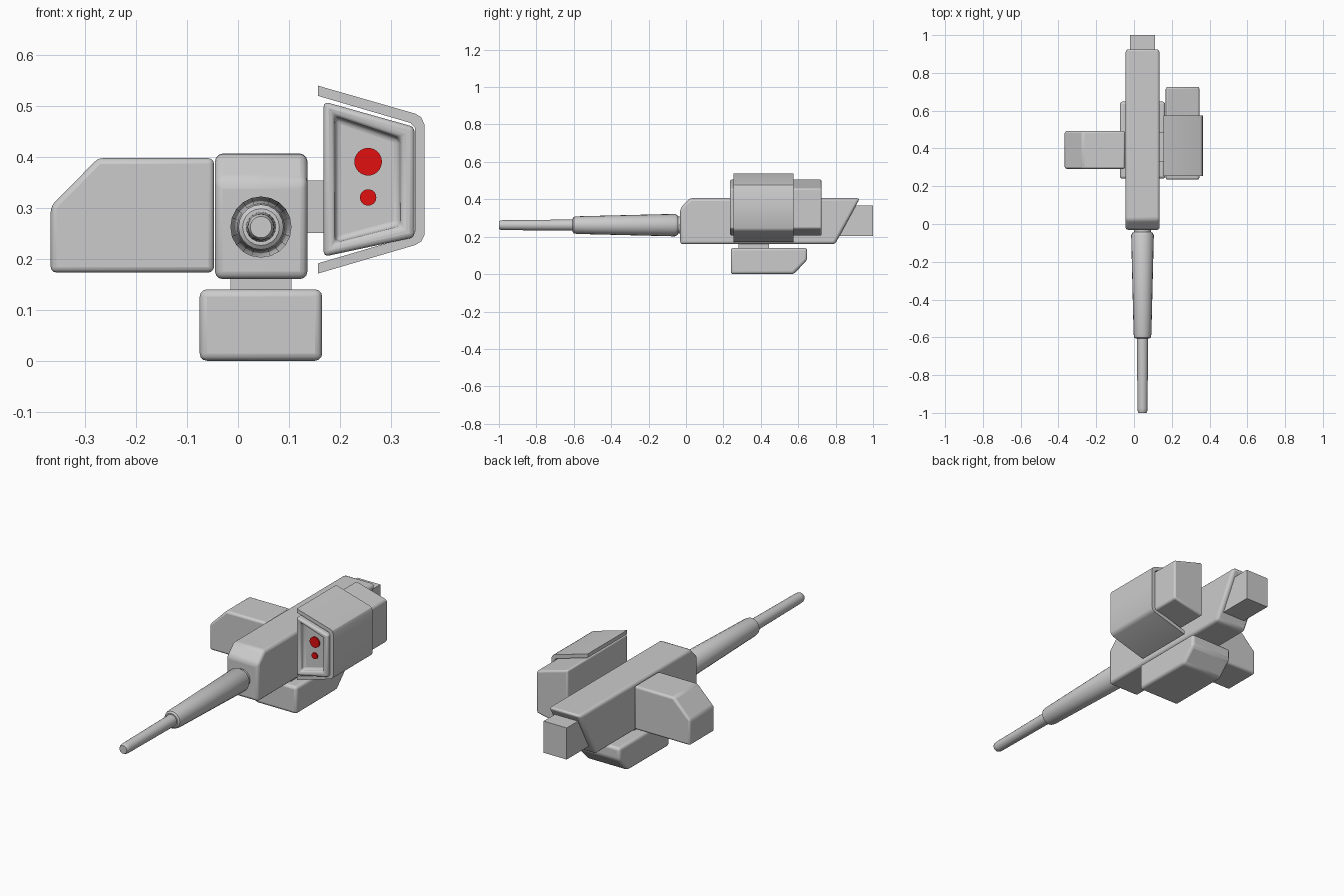
import bpy, bmesh, math
from mathutils import Matrix

if "Cube" in bpy.data.objects:
    bpy.data.objects.remove(bpy.data.objects["Cube"])


def finish(name, bm, bevel=0.0, segments=3):
    bmesh.ops.recalc_face_normals(bm, faces=bm.faces[:])
    mesh = bpy.data.meshes.new(name)
    bm.to_mesh(mesh)
    bm.free()
    ob = bpy.data.objects.new(name, mesh)
    bpy.context.collection.objects.link(ob)
    if bevel:
        m = ob.modifiers.new("Bevel", 'BEVEL')
        m.width, m.segments, m.limit_method = bevel, segments, 'ANGLE'
        m.angle_limit = math.radians(25)
    bpy.ops.object.select_all(action='DESELECT')
    ob.select_set(True)
    bpy.context.view_layer.objects.active = ob
    bpy.ops.object.shade_smooth_by_angle(angle=math.radians(32))
    return ob


def prism(points, axis, a, b):
    """Extrude a (y,z) profile along x, or an (x,z) profile along y."""
    bm = bmesh.new()
    place = (lambda p, t: (t, p[0], p[1])) if axis == 'x' else (lambda p, t: (p[0], t, p[1]))
    rings = [[bm.verts.new(place(p, t)) for p in points] for t in (a, b)]
    n = len(points)
    bm.faces.new(rings[0])
    bm.faces.new(rings[1][::-1])
    for i in range(n):
        j = (i + 1) % n
        bm.faces.new((rings[0][i], rings[1][i], rings[1][j], rings[0][j]))
    bmesh.ops.recalc_face_normals(bm, faces=bm.faces[:])
    return bm


def box(name, x, y, z, bevel=0.0):
    pts = [(y[0], z[0]), (y[1], z[0]), (y[1], z[1]), (y[0], z[1])]
    return finish(name, prism(pts, 'x', *x), bevel)


def lathe(name, profile, sides):
    """Spin (radius, y) points around the barrel axis."""
    bm = bmesh.new()
    rings = []
    for r, y in profile:
        rings.append([bm.verts.new((0.045 + r * math.cos(2 * math.pi * i / sides), y,
                                    0.262 + r * math.sin(2 * math.pi * i / sides)))
                      for i in range(sides)])
    for p, q in zip(rings, rings[1:]):
        for i in range(sides):
            j = (i + 1) % sides
            bm.faces.new((p[i], p[j], q[j], q[i]))
    bm.faces.new(rings[0])
    bm.faces.new(rings[-1])
    return finish(name, bm)


# Main receiver with sloped nose and raked rear
body = [(-0.031, 0.16), (-0.031, 0.352), (0.022, 0.406), (0.93, 0.406), (0.797, 0.16)]
finish("receiver", prism(body, 'x', -0.045, 0.136), 0.015)
box("rear_block", (-0.02, 0.112), (0.78, 1.0), (0.204, 0.367))

# Two-stage barrel
lathe("barrel_sleeve", [(0.046, -0.01), (0.046, -0.042), (0.053, -0.046), (0.06, -0.06),
                        (0.047, -0.585), (0.044, -0.6), (0.036, -0.606)], 20)
lathe("barrel_tip", [(0.03, -0.58), (0.0265, -0.975), (0.025, -0.992), (0.021, -1.0)], 20)

# Lower pod and its neck
pod = [(0.24, 0.0), (0.24, 0.14), (0.648, 0.14), (0.648, 0.075), (0.575, 0.0)]
finish("lower_pod", prism(pod, 'x', -0.075, 0.165), 0.014)
box("lower_neck", (-0.015, 0.105), (0.28, 0.445), (0.12, 0.18))

# Side magazine with cut corner
mag = [(-0.367, 0.173), (-0.367, 0.303), (-0.274, 0.397), (-0.047, 0.397), (-0.047, 0.173)]
finish("side_magazine", prism(mag, 'y', 0.292, 0.492), 0.011)

# Sight housing with a recessed front face
sight = [(0.168, 0.204), (0.168, 0.508), (0.346, 0.458), (0.346, 0.242)]
bm = prism(sight, 'y', 0.235, 0.725)
front = min(bm.faces, key=lambda f: f.calc_center_median().y)
bmesh.ops.inset_individual(bm, faces=[front], thickness=0.033)
bmesh.ops.inset_individual(bm, faces=[front], thickness=0.006, depth=-0.03)
finish("sight_housing", bm, 0.014)
box("sight_neck", (0.12, 0.18), (0.33, 0.487), (0.25, 0.353))

# Bent cover plate around the sight
cover = [(0.157, 0.539), (0.348, 0.484), (0.359, 0.477), (0.365, 0.464),
         (0.365, 0.246), (0.359, 0.234), (0.348, 0.227), (0.157, 0.171),
         (0.157, 0.191), (0.338, 0.244), (0.347, 0.254),
         (0.347, 0.456), (0.338, 0.466), (0.157, 0.519)]
finish("sight_cover", prism(cover, 'y', 0.255, 0.575))

# Red lenses
red = bpy.data.materials.new("red_lens")
red.diffuse_color = (0.75, 0.005, 0.005, 1)
red.use_nodes = True
red.node_tree.nodes["Principled BSDF"].inputs["Base Color"].default_value = red.diffuse_color
for name, z, r in (("large_lens", 0.39, 0.027), ("small_lens", 0.32, 0.016)):
    bm = bmesh.new()
    bmesh.ops.create_cone(bm, cap_ends=True, segments=32, radius1=r, radius2=r, depth=0.012,
                          matrix=Matrix.Translation((0.255, 0.264, z)) @ Matrix.Rotation(math.pi / 2, 4, 'X'))
    finish(name, bm).data.materials.append(red)
